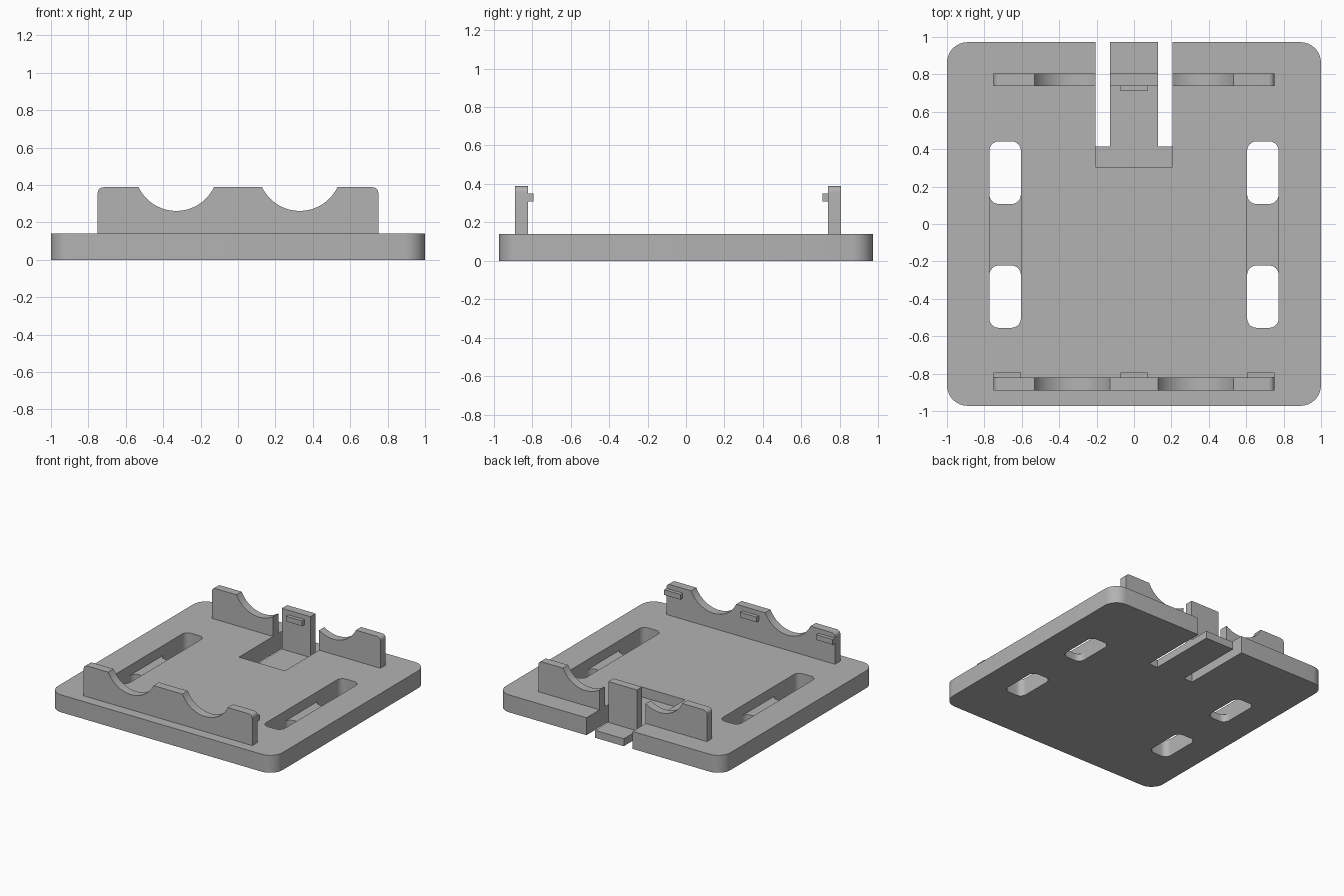
import bpy, bmesh, math

if "Cube" in bpy.data.objects:
    bpy.data.objects.remove(bpy.data.objects["Cube"], do_unlink=True)

# Material
grey = bpy.data.materials.new("plain grey")
grey.use_nodes = True
colour = (0.45, 0.45, 0.45, 1)
grey.diffuse_color = colour
grey.node_tree.nodes["Principled BSDF"].inputs["Base Color"].default_value = colour

# Main sizes
HALF_Y, BASE_TOP, FLOOR, WALL_TOP = 0.972, 0.14, 0.06, 0.388
NOTCH_X, NOTCH_Y, TAB_X = 0.205, 0.305, 0.127
SLOT_IN, SLOT_OUT, SLOT_R = 0.605, 0.773, 0.05
SLOT_FRONT, SLOT_BACK = -0.555, 0.442
SADDLE_X, SADDLE_Z, SADDLE_R = 0.33, 0.485, 0.2235


def arc(cx, cy, r, start, end, n=8):
    """Points on an arc, angles in degrees."""
    angles = [math.radians(start + (end - start) * i / n) for i in range(n + 1)]
    return [(cx + r * math.cos(a), cy + r * math.sin(a)) for a in angles]


def mirrored(points):
    return [(-x, y) for x, y in reversed(points)]


def rect(x0, x1, y0, y1):
    return [(x0, y0), (x1, y0), (x1, y1), (x0, y1)]


def finish_shading(mesh):
    mesh.polygons.foreach_set("use_smooth", [True] * len(mesh.polygons))
    mesh.set_sharp_from_angle(angle=math.radians(30))


def prism(name, outline, low, high, upright=False):
    """Extrude an outline along z, or along y when upright."""
    bm = bmesh.new()
    place = (lambda a, b: (a, low, b)) if upright else (lambda a, b: (a, b, low))
    face = bm.faces.new([bm.verts.new(place(a, b)) for a, b in outline])
    grown = bmesh.ops.extrude_face_region(bm, geom=[face])["geom"]
    step = (0, high - low, 0) if upright else (0, 0, high - low)
    bmesh.ops.translate(bm, vec=step, verts=[v for v in grown if isinstance(v, bmesh.types.BMVert)])
    bmesh.ops.recalc_face_normals(bm, faces=bm.faces)
    mesh = bpy.data.meshes.new(name)
    bm.to_mesh(mesh)
    bm.free()
    mesh.materials.append(grey)
    finish_shading(mesh)
    obj = bpy.data.objects.new(name, mesh)
    bpy.context.collection.objects.link(obj)
    return obj


# Base plate with rounded corners and a notch in the back edge
R = 0.11
half = (arc(1 - R, -HALF_Y + R, R, -90, 0) + arc(1 - R, HALF_Y - R, R, 0, 90)
        + [(NOTCH_X, HALF_Y), (NOTCH_X, NOTCH_Y)])
base = prism("base_plate", half + mirrored(half), 0, BASE_TOP)

# Strap slots, each with a low bridge across its middle
slot = (arc(SLOT_OUT - SLOT_R, SLOT_FRONT + SLOT_R, SLOT_R, -90, 0)
        + arc(SLOT_OUT - SLOT_R, SLOT_BACK - SLOT_R, SLOT_R, 0, 90)
        + arc(SLOT_IN + SLOT_R, SLOT_BACK - SLOT_R, SLOT_R, 90, 180)
        + arc(SLOT_IN + SLOT_R, SLOT_FRONT + SLOT_R, SLOT_R, 180, 270))
B0, B1 = -0.222 - SLOT_R, 0.107 + SLOT_R
bridge = (arc(SLOT_IN + SLOT_R, B0, SLOT_R, 180, 90) + arc(SLOT_OUT - SLOT_R, B0, SLOT_R, 90, 0)
          + arc(SLOT_OUT - SLOT_R, B1, SLOT_R, 0, -90) + arc(SLOT_IN + SLOT_R, B1, SLOT_R, 270, 180))
cutters = []
for side, flip in (("left", list), ("right", mirrored)):
    cutter = prism(side + "_slot_cutter", flip(slot), -0.1, 0.3)
    cutter.hide_render = True
    cutters.append(cutter)
    cut = base.modifiers.new(side + "_slot", "BOOLEAN")
    cut.object, cut.operation, cut.solver = cutter, "DIFFERENCE", "EXACT"
    prism(side + "_strap_bridge", flip(bridge), 0, FLOOR)

# Apply the cuts and drop the cutters
bpy.context.view_layer.update()
base.data = bpy.data.meshes.new_from_object(base.evaluated_get(bpy.context.evaluated_depsgraph_get()))
base.modifiers.clear()
finish_shading(base.data)
for cutter in cutters:
    bpy.data.objects.remove(cutter, do_unlink=True)

# Springy tongue in the notch, with an upright tab
tongue = [(NOTCH_X, NOTCH_Y), (NOTCH_X, 0.415), (TAB_X, 0.415), (TAB_X, HALF_Y)]
prism("tongue", tongue + mirrored(tongue), 0, FLOOR)
BACK0, BACK1 = 0.739, 0.805
prism("tongue_tab", rect(-TAB_X, TAB_X, FLOOR, WALL_TOP), BACK0, BACK1, True)

# Front wall with two round saddles
WALL_X, WALL_R = 0.75, 0.03
FRONT0, FRONT1 = -0.89, -0.822
dip = math.degrees(math.asin((SADDLE_Z - WALL_TOP) / SADDLE_R))
end = [(WALL_X, BASE_TOP)] + arc(WALL_X - WALL_R, WALL_TOP - WALL_R, WALL_R, 0, 90)
half_wall = end + arc(SADDLE_X, SADDLE_Z, SADDLE_R, -dip, dip - 180, 24)
prism("front_wall", half_wall + mirrored(half_wall), FRONT0, FRONT1, True)

# Back walls on each side of the notch
stop = -math.degrees(math.acos((NOTCH_X - SADDLE_X) / SADDLE_R))
back_wall = end + arc(SADDLE_X, SADDLE_Z, SADDLE_R, -dip, stop, 20) + [(NOTCH_X, BASE_TOP)]
prism("left_back_wall", back_wall, BACK0, BACK1, True)
prism("right_back_wall", mirrored(back_wall), BACK0, BACK1, True)

# Small catches that face inwards
for name, x0, x1 in (("right", -WALL_X, -0.605), ("middle", -0.073, 0.073), ("left", 0.605, WALL_X)):
    prism(name + "_front_catch", rect(x0, x1, 0.308, 0.35), FRONT1, -0.793, True)
prism("tab_catch", rect(-0.073, 0.073, 0.308, 0.35), 0.711, BACK0, True)
